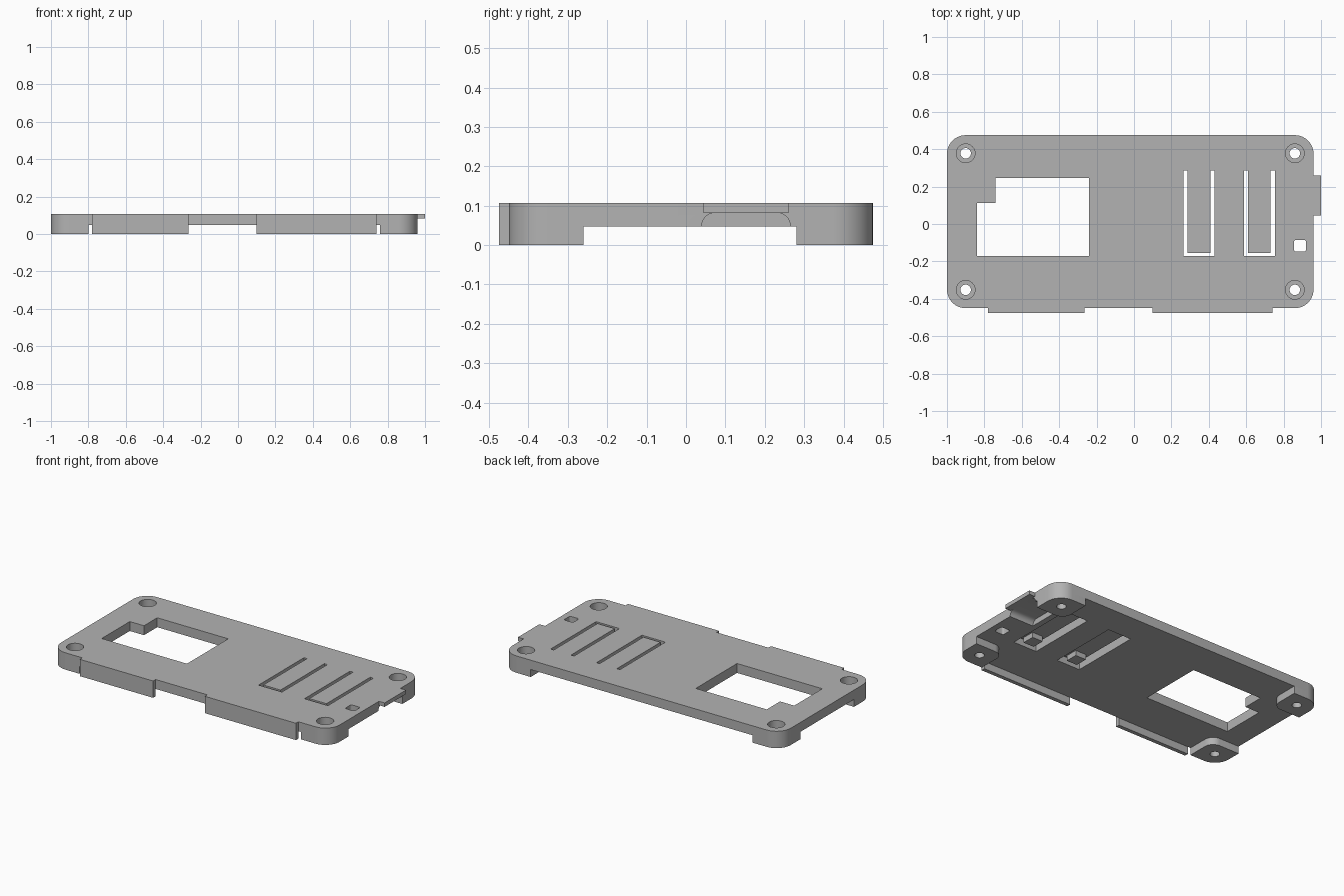
import bpy, bmesh
from math import cos, sin, pi

cube = bpy.data.objects.get("Cube")
if cube:
    bpy.data.objects.remove(cube, do_unlink=True)

grey = bpy.data.materials.new("mid_grey")
grey.use_nodes = True
colour = (0.45, 0.45, 0.45, 1)
grey.diffuse_color = colour
grey.node_tree.nodes["Principled BSDF"].inputs["Base Color"].default_value = colour

TOP, UNDER = 0.107, 0.047


def rounded(x0, x1, y0, y1, radii=(0, 0, 0, 0), steps=10):
    """Rectangle outline; radii run from the low corner counter-clockwise."""
    points = []
    corners = ((x0, y0, 1, 1), (x1, y0, -1, 1), (x1, y1, -1, -1), (x0, y1, 1, -1))
    for i, ((x, y, sx, sy), r) in enumerate(zip(corners, radii)):
        if r == 0:
            points.append((x, y))
            continue
        for k in range(steps + 1):
            a = pi + (i + k / steps) * pi / 2
            points.append((x + sx * r + r * cos(a), y + sy * r + r * sin(a)))
    return points


def circle(x, y, r, n=32):
    return [(x + r * cos(2 * pi * k / n), y + r * sin(2 * pi * k / n)) for k in range(n)]


def prism(name, outline, low, high, axis="z"):
    """Extrude an outline upward, or along x when the outline is in y and z."""
    bm = bmesh.new()
    place = (lambda p: (p[0], p[1], low)) if axis == "z" else (lambda p: (low, p[0], p[1]))
    face = bm.faces.new([bm.verts.new(place(p)) for p in outline])
    side = bmesh.ops.extrude_face_region(bm, geom=[face])
    step = (0, 0, high - low) if axis == "z" else (high - low, 0, 0)
    bmesh.ops.translate(bm, vec=step,
                        verts=[v for v in side["geom"] if isinstance(v, bmesh.types.BMVert)])
    bmesh.ops.recalc_face_normals(bm, faces=bm.faces)
    mesh = bpy.data.meshes.new(name)
    bm.to_mesh(mesh)
    bm.free()
    mesh.materials.append(grey)
    obj = bpy.data.objects.new(name, mesh)
    bpy.context.collection.objects.link(obj)
    return obj


def cut(obj, cutters):
    bpy.context.view_layer.objects.active = obj
    for cutter in cutters:
        mod = obj.modifiers.new("cut", "BOOLEAN")
        mod.operation, mod.solver, mod.object = "DIFFERENCE", "EXACT", cutter
        bpy.ops.object.modifier_apply(modifier=mod.name)


def smooth(obj):
    bpy.ops.object.select_all(action="DESELECT")
    obj.select_set(True)
    bpy.context.view_layer.objects.active = obj
    bpy.ops.object.shade_smooth_by_angle(angle=pi / 6)


# Cover plate with rounded corners
X0, X1, Y0, Y1 = -1.0, 0.96, -0.45, 0.475
plate = prism("cover_plate", rounded(X0, X1, Y0, Y1, (0.1,) * 4), UNDER, TOP)

# Corner posts under the plate
posts = []
for left in (False, True):
    for back in (False, True):
        xs = (0.76, X1) if left else (X0, -0.8)
        ys = (0.28, Y1) if back else (Y0, -0.26)
        radii = [0, 0, 0, 0]
        outer = (2 if left else 3) if back else (1 if left else 0)
        radii[outer], radii[(outer + 2) % 4] = 0.1, 0.06
        name = ("back" if back else "front") + ("_left" if left else "_right") + "_post"
        posts.append(prism(name, rounded(*xs, *ys, radii), 0, UNDER))

# Screw holes with wide counterbores
holes = []
for x in (-0.9, 0.86):
    for y in (-0.352, 0.378):
        holes.append(prism("screw_hole", circle(x, y, 0.028), -0.1, 0.2))
        holes.append(prism("counterbore", circle(x, y, 0.05), 0.04, 0.2))
for i, post in enumerate(posts):
    cut(post, holes[2 * i:2 * i + 2])

# Display window with a stepped corner, small square hole, underside channel
window = prism("window", [(-0.84, -0.17), (-0.24, -0.17), (-0.24, 0.245),
                          (-0.74, 0.245), (-0.74, 0.112), (-0.84, 0.112)], -0.1, 0.2)
light_hole = prism("light_hole", rounded(0.855, 0.92, -0.147, -0.085, (0.012,) * 4, 4), -0.1, 0.2)
channel = prism("channel", rounded(0.04, 0.265, 0.03, 0.082, (0, 0, 0.034, 0.034)),
                0.79, 1.1, axis="x")
cutters = holes + [window, light_hole, channel]

# Spring buttons: thin tongues in slots, each with a pressing block
for name, x in (("inner_button", 0.265), ("outer_button", 0.588)):
    cutters.append(prism("slot", rounded(x, x + 0.165, -0.172, 0.285), -0.1, 0.2))
    prism(name, rounded(x + 0.022, x + 0.143, -0.155, 0.285), 0.08, TOP)
    prism(name + "_block", rounded(x + 0.045, x + 0.12, -0.14, -0.06), 0.047, 0.08)

cut(plate, cutters)
for cutter in cutters:
    bpy.data.objects.remove(cutter, do_unlink=True)

# Front skirts and side tab
for name, x0, x1 in (("front_right_skirt", -0.78, -0.265), ("front_left_skirt", 0.1, 0.74)):
    prism(name, rounded(x0, x1, -0.475, Y0), 0, TOP)
prism("side_tab", rounded(X1, 1.0, 0.045, 0.26), 0.082, TOP)

for obj in [plate] + posts:
    smooth(obj)
